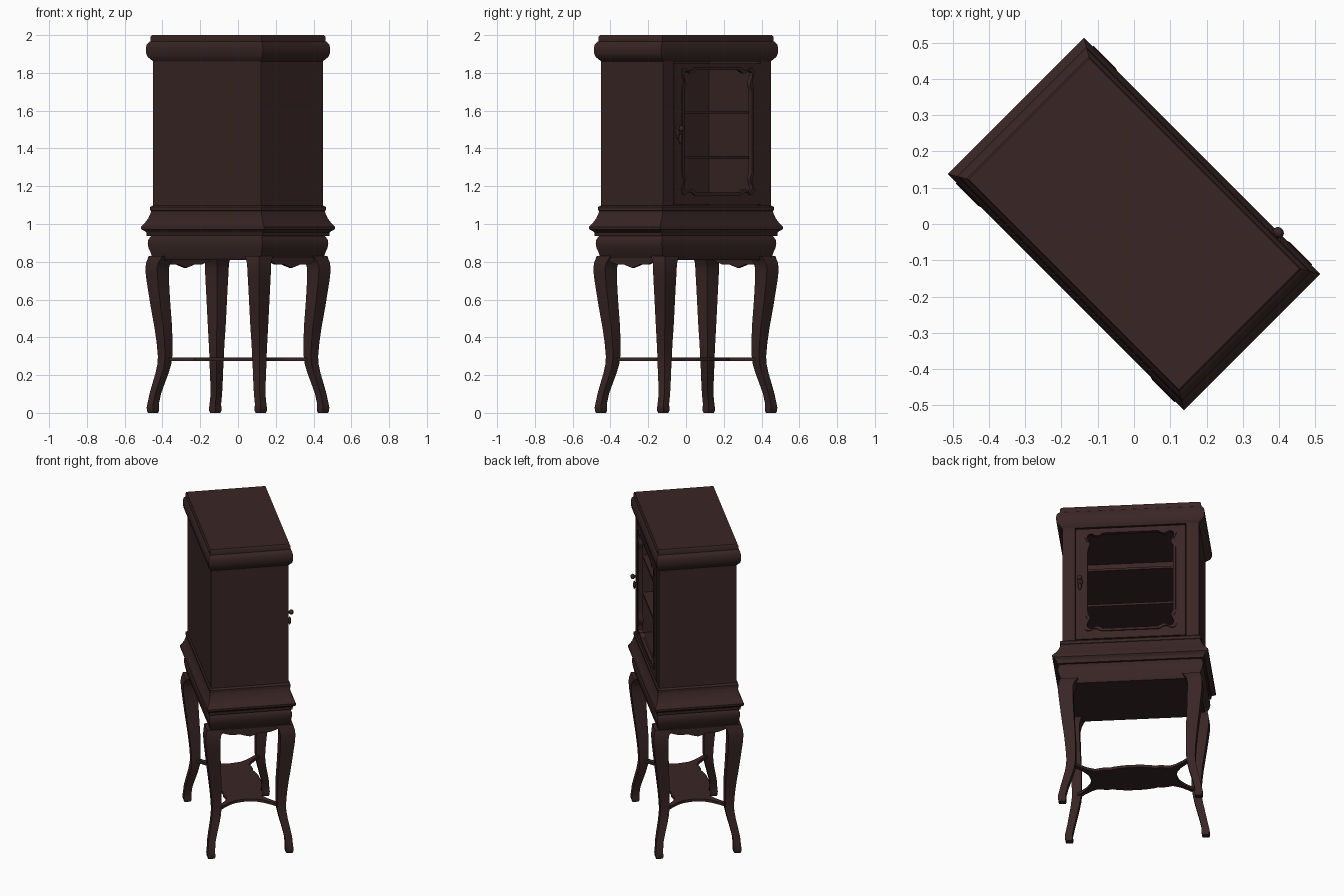
import bpy, bmesh, math
from mathutils import Matrix, Vector

if "Cube" in bpy.data.objects:
    bpy.data.objects.remove(bpy.data.objects["Cube"])

wood = bpy.data.materials.new("dark_brown_wood")
wood.diffuse_color = (0.041, 0.0185, 0.0185, 1)
wood.use_nodes = True
wood.node_tree.nodes["Principled BSDF"].inputs["Base Color"].default_value = wood.diffuse_color
TURN = Matrix.Rotation(math.radians(-45), 4, 'Z')   # cabinet stands turned; door faces local +y
A, B, E = 0.403, 0.232, 0.449                       # body half width, half depth, diagonal extent


def finish(name, bm, angle=35):
    bmesh.ops.recalc_face_normals(bm, faces=bm.faces)
    me = bpy.data.meshes.new(name)
    bm.to_mesh(me)
    bm.free()
    me.transform(TURN)
    me.materials.append(wood)
    ob = bpy.data.objects.new(name, me)
    bpy.context.collection.objects.link(ob)
    bpy.ops.object.select_all(action='DESELECT')
    ob.select_set(True)
    bpy.context.view_layer.objects.active = ob
    bpy.ops.object.shade_smooth_by_angle(angle=math.radians(angle))
    return ob


def loft(name, rings):
    """Rectangular rings (z, centre x, centre y, half x, half y) joined into a solid."""
    bm = bmesh.new()
    rows = [[bm.verts.new((cx + sx * hx, cy + sy * hy, z))
             for sx, sy in ((-1, -1), (1, -1), (1, 1), (-1, 1))]
            for z, cx, cy, hx, hy in rings]
    for r, s in zip(rows, rows[1:]):
        for i in range(4):
            bm.faces.new((r[i], r[(i + 1) % 4], s[(i + 1) % 4], s[i]))
    bm.faces.new(rows[0])
    bm.faces.new(rows[-1])
    return finish(name, bm)


def box(name, x0, x1, y0, y1, z0, z1):
    c = ((x0 + x1) / 2, (y0 + y1) / 2, (x1 - x0) / 2, (y1 - y0) / 2)
    return loft(name, [(z0, *c), (z1, *c)])


def moulding(name, profile):
    return loft(name, [(z, 0, 0, A * e / E, B * e / E) for z, e in profile])


def plate(name, loops, push):
    """Fill closed loops (later ones are holes) and extrude by a vector."""
    bm = bmesh.new()
    edges = []
    for loop in loops:
        vs = [bm.verts.new(p) for p in loop]
        edges += [bm.edges.new((vs[i - 1], vs[i])) for i in range(len(vs))]
    bmesh.ops.triangle_fill(bm, edges=edges, use_beauty=True, use_dissolve=False)
    out = bmesh.ops.extrude_face_region(bm, geom=bm.faces[:])
    bmesh.ops.translate(bm, vec=Vector(push),
                        verts=[g for g in out['geom'] if isinstance(g, bmesh.types.BMVert)])
    return finish(name, bm)


def four_way(q):
    """Mirror a quarter outline running from the y axis to the x axis into a full loop."""
    half = q + [(x, -y) for x, y in reversed(q[:-1])]
    return half + [(-x, y) for x, y in reversed(half[1:-1])]


# cornice and lower mouldings
moulding("cornice", [(1.86, .449), (1.872, .462), (1.885, .479), (1.905, .487), (1.93, .488),
                     (1.95, .483), (1.963, .471), (1.967, .463), (1.99, .463), (2.0, .456)])
moulding("waist_moulding", [(.935, .455), (.936, .483), (.955, .485), (.962, .494), (.972, .512),
                            (.985, .513), (1.005, .494), (1.03, .475), (1.06, .462), (1.07, .459),
                            (1.072, .465), (1.09, .465), (1.097, .452)])
moulding("base_frieze", [(.81, .44), (.825, .455), (.85, .463), (.87, .473), (.895, .478),
                         (.915, .476), (.93, .466), (.94, .455)])

# cabinet walls, front stiles and shelves
T = 0.023
box("back_panel", -A, A, -B, -B + T, 1.09, 1.87)
for s, side in ((-1, "left"), (1, "right")):
    lo, hi = sorted((s * A, s * (A - T)))
    box(side + "_side_panel", lo, hi, -B, B, 1.09, 1.87)
    lo, hi = sorted((s * A, s * .327))
    box(side + "_front_stile", lo, hi, B - T, B, 1.09, 1.87)
for z in (1.345, 1.585):
    box("shelf", -A + T, A - T, -B + T, B - .04, z, z + .014)

# door with shaped opening and bead round it
quarter = [(0, .328), (.165, .328), (.178, .318), (.195, .31), (.212, .312), (.226, .322),
           (.243, .325), (.256, .315), (.26, .297), (.252, .275), (.243, .258), (.244, .243),
           (.254, .225), (.256, .2), (.256, 0)]
opening = four_way(quarter)


def on_front(pts, y, k=1.0):
    return [(x * k, y, 1.49 + z * (1 + (k - 1) * .8)) for x, z in pts]


rect = [(-.325, -.388), (.325, -.388), (.325, .36), (-.325, .36)]
plate("door", [on_front(rect, B - .02), on_front(opening, B - .02)], (0, .023, 0))
plate("door_bead", [on_front(opening, B - .01, 1.045), on_front(opening, B - .01, .985)], (0, .02, 0))

# handle: back plate, knob and drop
bm = bmesh.new()
for x, y, z, rx, ry, rz in ((.298, .237, 1.49, .014, .006, .04), (.298, .25, 1.505, .007, .02, .007),
                            (.298, .265, 1.505, .016, .014, .016), (.298, .256, 1.45, .01, .008, .026)):
    bmesh.ops.create_uvsphere(bm, u_segments=16, v_segments=10, radius=1,
                              matrix=Matrix.Translation((x, y, z)) @ Matrix.Diagonal((rx, ry, rz, 1)))
finish("door_handle", bm, 60)

# scalloped aprons on the short sides
scallop = [(0, .768), (.03, .776), (.06, .786), (.09, .785), (.12, .787), (.15, .797), (.18, .808), (.19, .83)]
outline = [(-y, z) for y, z in reversed(scallop[1:])] + scallop
for s, side in ((-1, "left"), (1, "right")):
    plate(side + "_apron", [[(s * .405, y, z) for y, z in outline]], (-s * .02, 0, 0))

# curved legs (z, centre x, centre y, width)
leg = [(0, .403, .233, .038), (.012, .403, .233, .046), (.03, .404, .234, .046), (.045, .403, .233, .043),
       (.1, .391, .229, .043), (.155, .378, .217, .046), (.21, .365, .204, .049), (.26, .356, .195, .052),
       (.30, .353, .193, .054), (.37, .355, .195, .059), (.45, .359, .200, .066), (.56, .369, .210, .074),
       (.66, .377, .218, .081), (.72, .381, .222, .086), (.765, .382, .224, .088), (.795, .377, .220, .091),
       (.815, .368, .211, .098), (.83, .362, .204, .104)]
for sx in (-1, 1):
    for sy in (-1, 1):
        loft(("front" if sy > 0 else "back") + ("_right" if sx > 0 else "_left") + "_leg",
             [(z, sx * x, sy * y, w / 2, w / 2) for z, x, y, w in leg])

# shaped stretcher shelf between the legs
shelf = [(0, .135), (.06, .132), (.11, .122), (.135, .112), (.165, .118), (.195, .112), (.22, .105),
         (.26, .125), (.30, .158), (.345, .205), (.365, .185), (.32, .14), (.285, .10), (.262, .06),
         (.252, 0)]
plate("stretcher_shelf", [[(x, y, .275) for x, y in four_way(shelf)]], (0, 0, .017))
